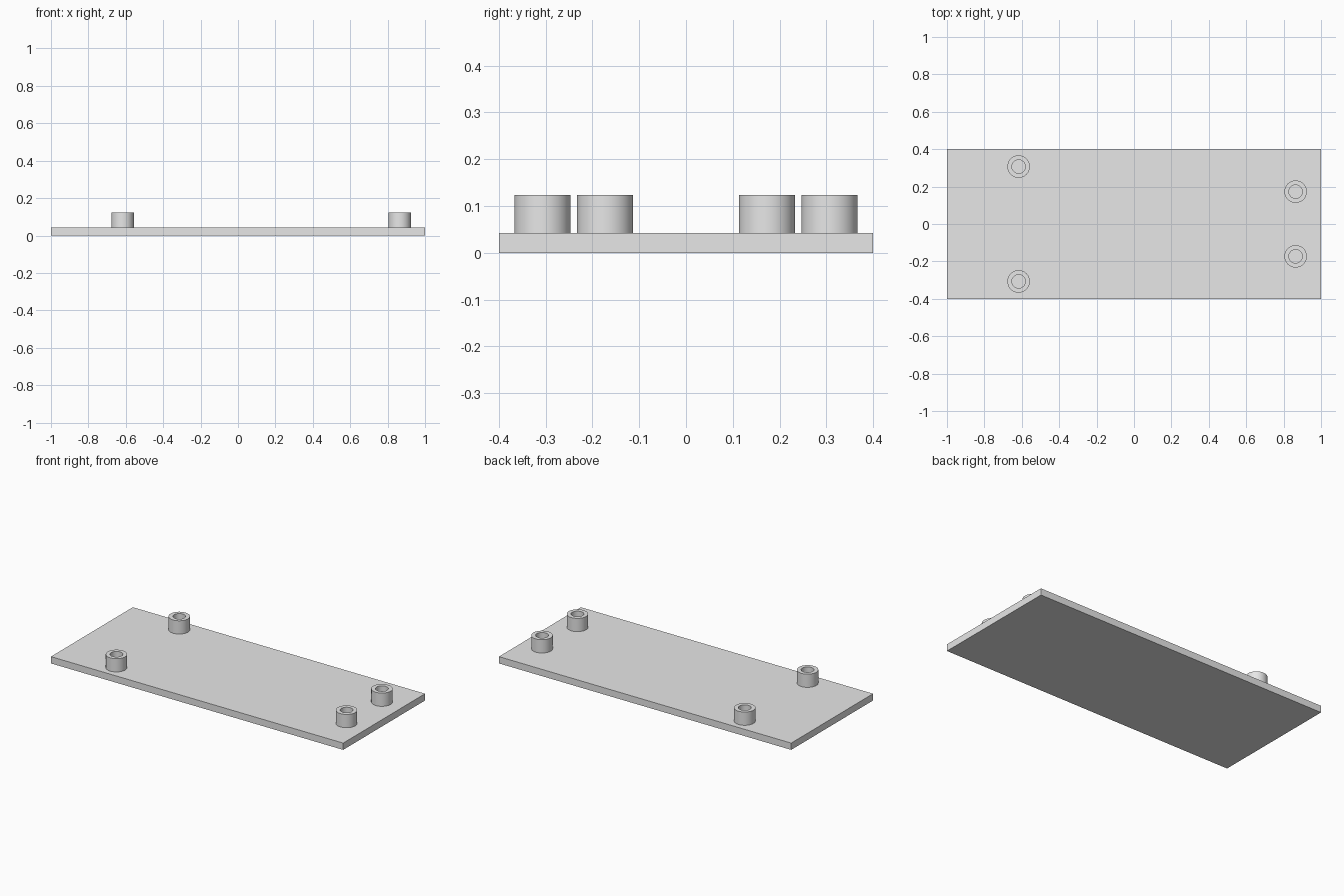
import bpy
import bmesh
from math import radians, cos, sin, tau

if "Cube" in bpy.data.objects:
    bpy.data.objects.remove(bpy.data.objects["Cube"], do_unlink=True)

# Single plain grey material
grey = bpy.data.materials.new("light_grey")
grey.use_nodes = True
colour = (0.8, 0.8, 0.8, 1)
grey.diffuse_color = colour
grey.node_tree.nodes["Principled BSDF"].inputs["Base Color"].default_value = colour

LENGTH, WIDTH, THICK = 2.0, 0.8, 0.042
TOP = 0.124
OUTER, INNER = 0.06, 0.036
SIDES = 64


def add_object(name, bm, location):
    mesh = bpy.data.meshes.new(name)
    bmesh.ops.recalc_face_normals(bm, faces=bm.faces)
    bm.to_mesh(mesh)
    bm.free()
    mesh.materials.append(grey)
    obj = bpy.data.objects.new(name, mesh)
    obj.location = location
    bpy.context.collection.objects.link(obj)
    return obj


def standoff(name, x, y):
    """Hollow round post: a closed rectangular profile swept round z."""
    bm = bmesh.new()
    height = TOP - THICK
    profile = [(OUTER, 0), (OUTER, height), (INNER, height), (INNER, 0)]
    rings = [[bm.verts.new((r * cos(tau * i / SIDES), r * sin(tau * i / SIDES), z))
              for i in range(SIDES)] for r, z in profile]
    for k, ring in enumerate(rings):
        after = rings[(k + 1) % len(rings)]
        for i in range(SIDES):
            j = (i + 1) % SIDES
            bm.faces.new((ring[i], ring[j], after[j], after[i]))
    obj = add_object(name, bm, (x, y, THICK))
    bpy.ops.object.select_all(action="DESELECT")
    obj.select_set(True)
    bpy.context.view_layer.objects.active = obj
    bpy.ops.object.shade_smooth_by_angle(angle=radians(30))


# Flat base plate
bm = bmesh.new()
bmesh.ops.create_cube(bm, size=1)
bmesh.ops.scale(bm, vec=(LENGTH, WIDTH, THICK), verts=bm.verts)
add_object("base_plate", bm, (0, 0, THICK / 2))

# Mounting posts: a wide pair on the right, a narrow pair on the left
for side, x, y in (("right", -0.617, 0.307), ("left", 0.864, 0.173)):
    standoff(f"{side}_front_standoff", x, -y)
    standoff(f"{side}_back_standoff", x, y)
